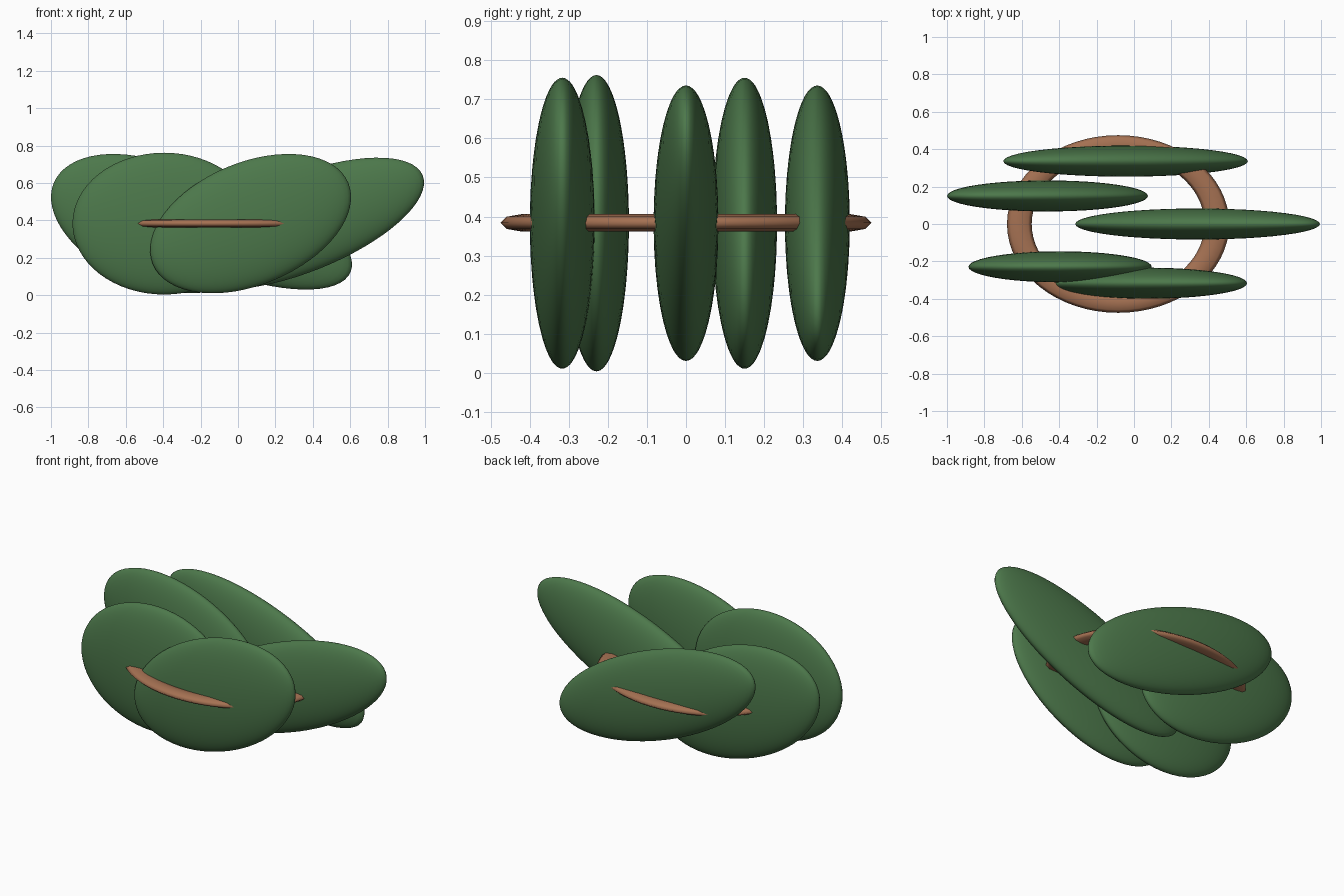
import bpy, bmesh
from math import radians, cos, sin, tau

if "Cube" in bpy.data.objects:
    bpy.data.objects.remove(bpy.data.objects["Cube"])


def material(name, rgb):
    m = bpy.data.materials.new(name)
    m.diffuse_color = (*rgb, 1)
    m.use_nodes = True
    m.node_tree.nodes["Principled BSDF"].inputs["Base Color"].default_value = m.diffuse_color
    return m


green = material("leaf green", (0.073, 0.188, 0.07))
brown = material("twig brown", (0.376, 0.165, 0.085))


def add_object(name, bm, mat):
    bmesh.ops.recalc_face_normals(bm, faces=bm.faces[:])
    for f in bm.faces:
        f.smooth = True
    me = bpy.data.meshes.new(name)
    bm.to_mesh(me)
    bm.free()
    me.materials.append(mat)
    ob = bpy.data.objects.new(name, me)
    bpy.context.collection.objects.link(ob)
    return ob


# Flattened oval twig ring with an eight-sided section
bm = bmesh.new()
N, M = 64, 8
rings = []
for i in range(N):
    a = tau * i / N
    ring = []
    for j in range(M):
        b = tau * j / M
        r = 1 + 0.125 * cos(b)
        ring.append(bm.verts.new((0.528 * r * cos(a), 0.422 * r * sin(a), 0.022 * sin(b))))
    rings.append(ring)
for i in range(N):
    p, q = rings[i], rings[(i + 1) % N]
    for j in range(M):
        k = (j + 1) % M
        bm.faces.new((p[j], q[j], q[k], p[k]))
add_object("twig_ring", bm, brown).location = (-0.085, 0, 0.384)

# Thin oval leaves: x, y, half length, half height, tilt in degrees
leaves = [
    (0.340, 0.000, 0.697, 0.259, 21.7),
    (-0.045, 0.336, 0.697, 0.259, -21.7),
    (-0.4625, 0.150, 0.566, 0.327, -22.7),
    (-0.395, -0.229, 0.490, 0.379, 0),
    (0.0675, -0.3165, 0.566, 0.327, 22.7),
]
for n, (x, y, a, b, tilt) in enumerate(leaves, 1):
    bm = bmesh.new()
    bmesh.ops.create_uvsphere(bm, u_segments=48, v_segments=32, radius=1)
    bmesh.ops.scale(bm, vec=(a, 0.083, b), verts=bm.verts[:])
    ob = add_object(f"leaf_{n}", bm, green)
    ob.location = (x, y, 0.383)
    ob.rotation_euler.y = -radians(tilt)
